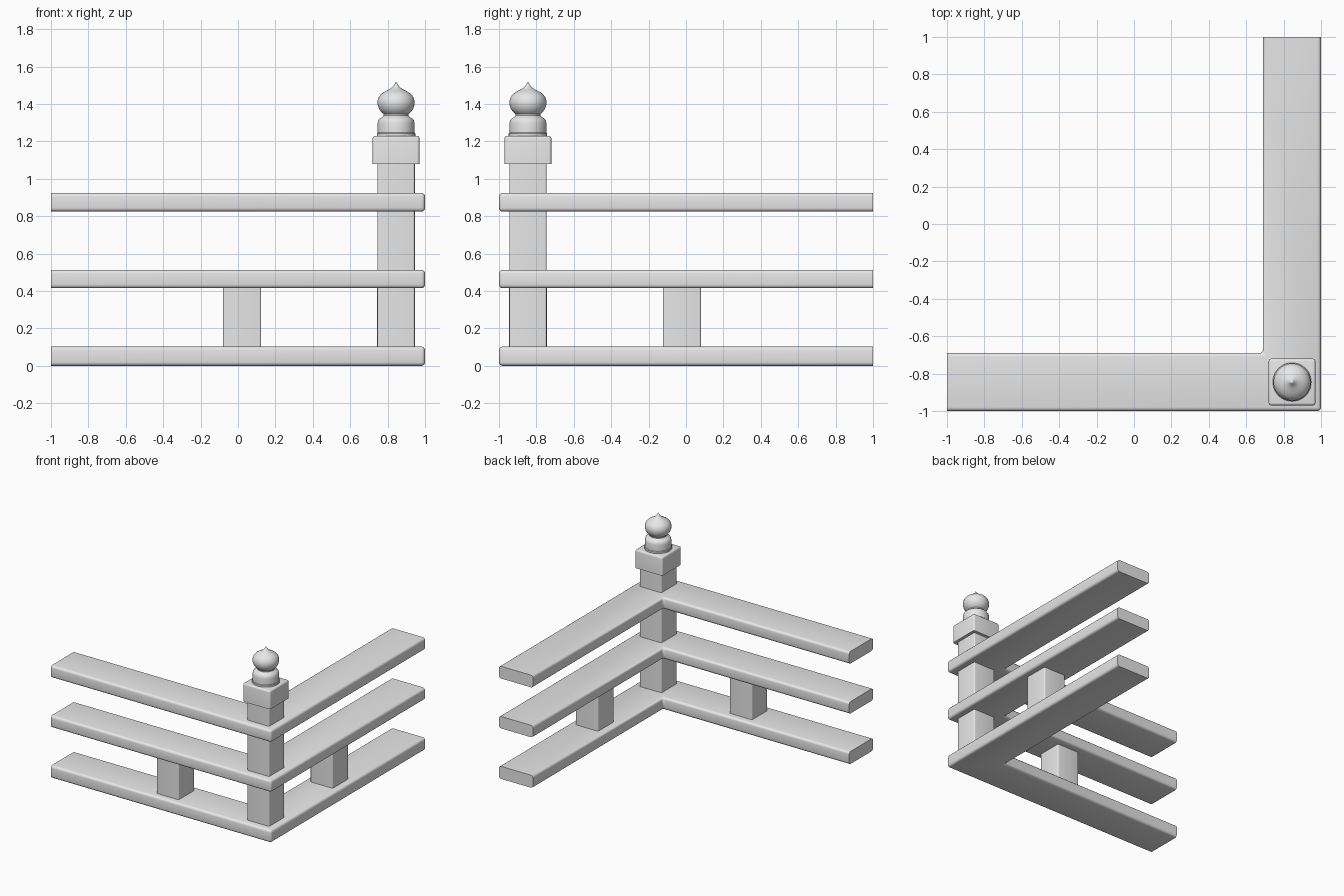
import bpy
import bmesh
import math

cube = bpy.data.objects.get("Cube")
if cube:
    bpy.data.objects.remove(cube, do_unlink=True)

grey = bpy.data.materials.new("plain grey")
grey.use_nodes = True
grey.diffuse_color = (0.8, 0.8, 0.8, 1)
grey.node_tree.nodes["Principled BSDF"].inputs["Base Color"].default_value = (0.8, 0.8, 0.8, 1)

CORNER = 0.845   # post centre is (CORNER, -CORNER)
INNER = 0.69     # inner edge of the rails


def finish(name, bm):
    bmesh.ops.recalc_face_normals(bm, faces=bm.faces)
    mesh = bpy.data.meshes.new(name)
    bm.to_mesh(mesh)
    bm.free()
    mesh.materials.append(grey)
    obj = bpy.data.objects.new(name, mesh)
    bpy.context.collection.objects.link(obj)
    bpy.ops.object.select_all(action='DESELECT')
    obj.select_set(True)
    bpy.context.view_layer.objects.active = obj
    bpy.ops.object.shade_smooth_by_angle(angle=math.radians(35))
    return obj


def prism(name, outline, z0, z1, radius, keep):
    """Extrude an outline and round the edges chosen by keep(a, b)."""
    bm = bmesh.new()
    face = bm.faces.new([bm.verts.new((x, y, z0)) for x, y in outline])
    top = bmesh.ops.extrude_face_region(bm, geom=[face])["geom"]
    for v in top:
        if isinstance(v, bmesh.types.BMVert):
            v.co.z = z1
    edges = [e for e in bm.edges if keep(e.verts[0].co, e.verts[1].co)]
    bmesh.ops.bevel(bm, geom=edges, offset=radius, segments=4,
                    profile=0.5, affect='EDGES', clamp_overlap=True)
    return finish(name, bm)


def square(x, y, half):
    return [(x - half, y - half), (x + half, y - half),
            (x + half, y + half), (x - half, y + half)]


def upright(a, b):
    return abs(a.z - b.z) > 0.01


def not_cut_end(a, b):
    at_left = a.x < -0.99 and b.x < -0.99
    at_back = a.y > 0.99 and b.y > 0.99
    return not (at_left or at_back)


# L-shaped rails with plain cut ends
rail_outline = [(-1, -1), (1, -1), (1, 1), (INNER, 1), (INNER, -INNER), (-1, -INNER)]
for name, z0, z1 in (("bottom_rail", 0, 0.103), ("middle_rail", 0.415, 0.513),
                     ("top_rail", 0.825, 0.925)):
    prism(name, rail_outline, z0, z1, 0.02, not_cut_end)

# Corner post and short struts between the lower rails
prism("corner_post", square(CORNER, -CORNER, 0.1), 0.05, 1.1, 0.01, upright)
prism("front_strut", square(0.022, -CORNER, 0.102), 0.09, 0.43, 0.01, upright)
prism("side_strut", square(CORNER, -0.022, 0.102), 0.09, 0.43, 0.01, upright)

# Square cap, rounded on its sides and top
prism("post_cap", square(CORNER, -CORNER, 0.125), 1.08, 1.23, 0.014,
      lambda a, b: upright(a, b) or a.z > 1.2)

# Turned finial: collar, drum, neck and onion bulb
profile = [(0, 1.22), (0.103, 1.22), (0.103, 1.243), (0.099, 1.247), (0.099, 1.295),
           (0.096, 1.312), (0.088, 1.323), (0.074, 1.33), (0.066, 1.338),
           (0.066, 1.346), (0.08, 1.358), (0.092, 1.376), (0.099, 1.398),
           (0.099, 1.418), (0.092, 1.438), (0.078, 1.455), (0.058, 1.468),
           (0.036, 1.479), (0.02, 1.49), (0.01, 1.503), (0, 1.52)]
bm = bmesh.new()
verts = [bm.verts.new((CORNER + r, -CORNER, z)) for r, z in profile]
edges = [bm.edges.new(pair) for pair in zip(verts, verts[1:])]
bmesh.ops.spin(bm, geom=verts + edges, cent=(CORNER, -CORNER, 0), axis=(0, 0, 1),
               angle=math.tau, steps=40)
bmesh.ops.remove_doubles(bm, verts=bm.verts, dist=0.0005)
finish("finial", bm)
